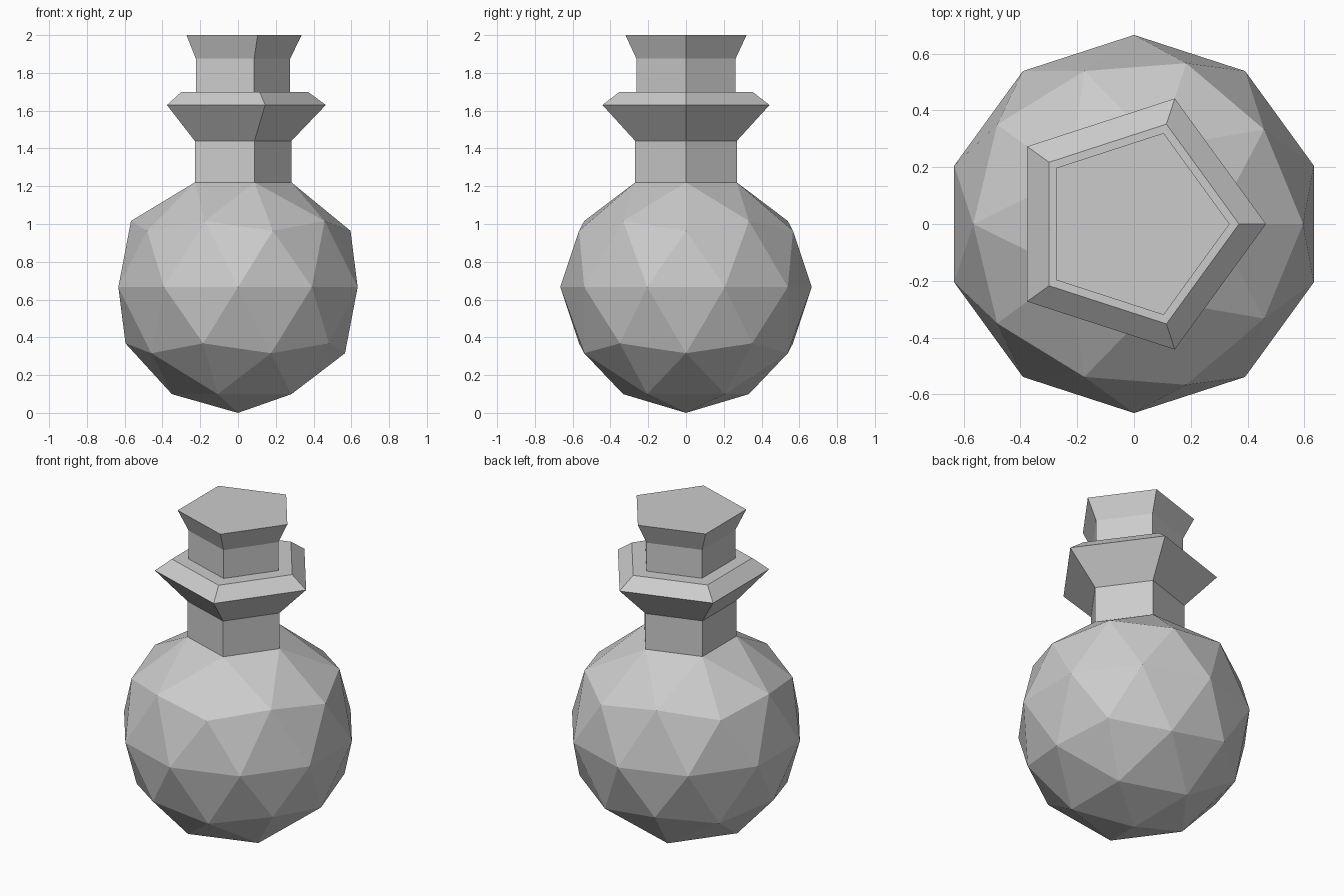
import bpy, bmesh, math

if "Cube" in bpy.data.objects:
    bpy.data.objects.remove(bpy.data.objects["Cube"])

R = 0.666
SIDES = 5


def ring(bm, radius, z):
    return [bm.verts.new((radius * math.cos(2 * math.pi * i / SIDES),
                          radius * math.sin(2 * math.pi * i / SIDES), z))
            for i in range(SIDES)]


def bridge(bm, lower, upper):
    for i in range(SIDES):
        j = (i + 1) % SIDES
        bm.faces.new((lower[i], lower[j], upper[j], upper[i]))


def loft(bm, first, profile):
    last = first
    for radius, z in profile:
        nxt = ring(bm, radius, z)
        bridge(bm, last, nxt)
        last = nxt
    return last


def finish(bm, name):
    bmesh.ops.recalc_face_normals(bm, faces=bm.faces)
    mesh = bpy.data.meshes.new(name)
    bm.to_mesh(mesh)
    bm.free()
    ob = bpy.data.objects.new(name, mesh)
    bpy.context.collection.objects.link(ob)
    return ob


# Bottle: faceted ball with its top pole opened into a five-sided neck and lip
bm = bmesh.new()
bmesh.ops.create_icosphere(bm, subdivisions=2, radius=R)
pole = max(bm.verts, key=lambda v: v.co.z)
shoulder = [e.other_vert(pole) for e in pole.link_edges]
shoulder.sort(key=lambda v: round(math.atan2(v.co.y, v.co.x), 4) % (2 * math.pi))
bmesh.ops.delete(bm, geom=[pole], context='VERTS')
bmesh.ops.translate(bm, verts=bm.verts, vec=(0, 0, R))
for i, v in enumerate(shoulder):
    a = 2 * math.pi * i / SIDES
    v.co = (0.283 * math.cos(a), 0.283 * math.sin(a), 1.22)
loft(bm, shoulder, [(0.283, 1.44), (0.465, 1.63), (0.37, 1.70), (0.276, 1.70)])
finish(bm, "bottle")

# Stopper: five-sided plug flaring at the top
bm = bmesh.new()
base = ring(bm, 0.276, 1.70)
top = loft(bm, base, [(0.276, 1.875), (0.337, 2.0)])
bm.faces.new(top)
bm.faces.new(base[::-1])
finish(bm, "stopper")
